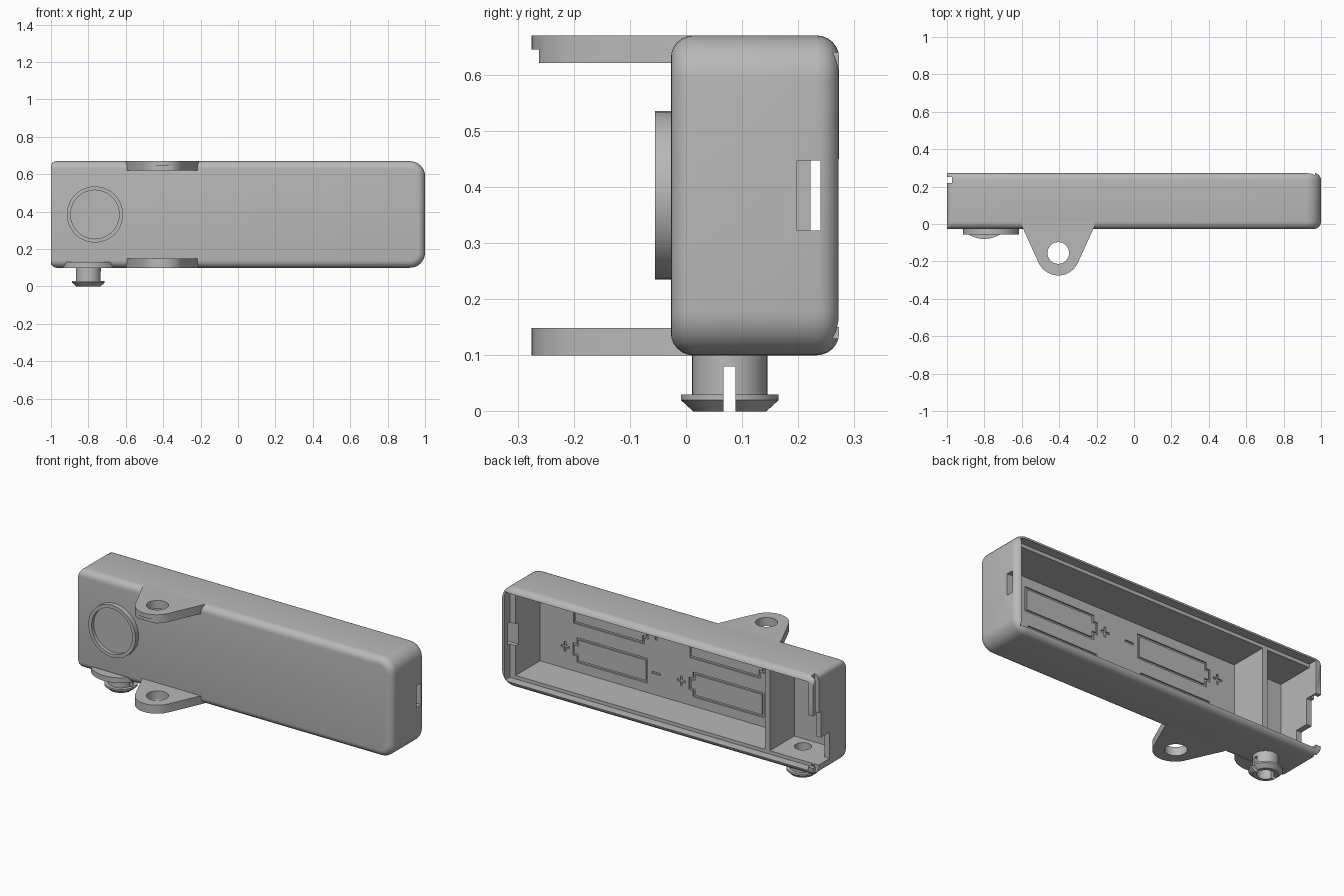
import bpy, bmesh, math
from mathutils import Vector

if "Cube" in bpy.data.objects:
    bpy.data.objects.remove(bpy.data.objects["Cube"])

grey = bpy.data.materials.new("light grey plastic")
grey.diffuse_color = (0.48, 0.48, 0.48, 1)
grey.use_nodes = True
grey.node_tree.nodes["Principled BSDF"].inputs["Base Color"].default_value = grey.diffuse_color


def make(name, bm):
    bmesh.ops.recalc_face_normals(bm, faces=bm.faces)
    me = bpy.data.meshes.new(name)
    bm.to_mesh(me)
    bm.free()
    me.materials.append(grey)
    ob = bpy.data.objects.new(name, me)
    bpy.context.collection.objects.link(ob)
    return ob


def loft(name, rings):
    """Skin a list of equal-length point rings and cap both ends."""
    bm = bmesh.new()
    vs = [[bm.verts.new(p) for p in r] for r in rings]
    n = len(vs[0])
    for a, b in zip(vs, vs[1:]):
        for i in range(n):
            bm.faces.new((a[i], a[(i + 1) % n], b[(i + 1) % n], b[i]))
    bm.faces.new(vs[0])
    bm.faces.new(vs[-1])
    return make(name, bm)


def boxes(name, spans):
    """Boxes given as (x0, x1, y0, y1, z0, z1)."""
    bm = bmesh.new()
    for s in spans:
        vs = bmesh.ops.create_cube(bm, size=1)["verts"]
        for v in vs:
            v.co = Vector([s[2 * k] if v.co[k] < 0 else s[2 * k + 1] for k in range(3)])
    return make(name, bm)


def turned(name, cx, cy, profile, axis="z", n=48):
    """Stack of circles (radius, height) along z or y."""
    rings = []
    for r, h in profile:
        ring = []
        for i in range(n):
            a = 2 * math.pi * i / n
            u, w = cx + r * math.cos(a), cy + r * math.sin(a)
            ring.append((u, w, h) if axis == "z" else (u, h, w))
        rings.append(ring)
    return loft(name, rings)


def cut(ob, *cutters):
    for c in cutters:
        m = ob.modifiers.new("cut", "BOOLEAN")
        m.operation, m.object, m.solver = "DIFFERENCE", c, "EXACT"
        m.use_self = True
    dg = bpy.context.evaluated_depsgraph_get()
    me = bpy.data.meshes.new_from_object(ob.evaluated_get(dg))
    ob.modifiers.clear()
    ob.data = me
    for c in cutters:
        bpy.data.objects.remove(c)


# Case shell: rounded outline lofted front to back, flat at the left end
def outline(y, inset):
    pts = []
    for cx, cz, r, a0 in ((1, 0.67, 0.08, 0), (-1, 0.67, 0.03, 90),
                          (-1, 0.10, 0.03, 180), (1, 0.10, 0.08, 270)):
        r = max(r - inset, 0.015)
        x = 1 - inset - r if cx > 0 else -1 + r
        z = cz - inset - r if cz > 0.4 else cz + inset + r
        for k in range(9):
            a = math.radians(a0 + k * 11.25)
            pts.append((x + r * math.cos(a), y, z + r * math.sin(a)))
    return pts


R, Y0, Y1 = 0.04, -0.027, 0.273
steps = [math.radians(k * 15) for k in range(7)]
front = [outline(Y0 + R - R * math.cos(a), R - R * math.sin(a)) for a in steps]
back = [outline(Y1 - R + R * math.cos(a), R - R * math.sin(a)) for a in reversed(steps)]
case = loft("case", front + back)

# Wide lid recess, battery bay and end chamber
cut(case, boxes("lid_recess", [(-0.967, 0.967, 0.222, 0.4, 0.13, 0.64)]))
cut(case, boxes("bays", [(-0.66, 0.93, 0, 0.4, 0.15, 0.62),
                         (-0.967, -0.69, 0, 0.4, 0.15, 0.62)]))
cut(case, boxes("end_slot", [(0.9, 1.1, 0.198, 0.24, 0.322, 0.447)]))
cut(case, boxes("end_gap", [(-1.1, -0.95, 0.20, 0.4, 0.15, 0.45)]))
cut(case, boxes("end_gap_low", [(-1.1, -0.95, 0.12, 0.21, 0.15, 0.30)]))
cut(case, boxes("end_groove", [(-1.1, -0.974, 0.22, 0.25, 0, 0.8)]))
cut(case, turned("socket_hole", -0.8, 0.078, [(0.045, 0.05), (0.045, 0.2)]))

# Engraved battery outlines with plus and minus marks
W = 0.006


def bar(x0, z0, x1, z1):
    return (min(x0, x1) - W, max(x0, x1) + W, -0.008, 0.05, min(z0, z1) - W, max(z0, z1) + W)


marks = []
for cx in (0.48, -0.26):
    for cz, s in ((0.275, 1), (0.495, -1)):
        h, q = 0.065, 0.03
        a, b, c = cx - s * 0.23, cx + s * 0.21, cx + s * 0.235
        path = [(a, cz - h), (b, cz - h), (b, cz - q), (c, cz - q),
                (c, cz + q), (b, cz + q), (b, cz + h), (a, cz + h), (a, cz - h)]
        marks += [bar(*p, *t) for p, t in zip(path, path[1:])]
        p, m = cx + s * 0.29, cx - s * 0.29
        marks += [bar(p - 0.022, cz, p + 0.022, cz), bar(p, cz - 0.022, p, cz + 0.022),
                  bar(m - 0.022, cz, m + 0.022, cz)]
cut(case, boxes("marks", marks))


# Mounting ears: tapered plate with a rounded tip and a screw hole
def ear(name, z0, z1):
    cx, cy, r = -0.405, -0.16, 0.115
    pts = [(-0.6, 0.02), (-0.6, -0.01)]
    pts += [(cx + r * math.cos(a), cy + r * math.sin(a))
            for a in (math.radians(205 + k * 130 / 20) for k in range(21))]
    pts += [(-0.21, -0.01), (-0.21, 0.02)]
    ob = loft(name, [[(x, y, z) for x, y in pts] for z in (z0, z1)])
    cut(ob, turned("hole", cx, cy + 0.005, [(0.058, z0 - 0.1), (0.058, z1 + 0.1)]))
    return ob


lower_ear = ear("lower_ear", 0.10, 0.149)
upper_ear = ear("upper_ear", 0.621, 0.67)
cut(upper_ear, boxes("tip_notch", [(-0.46, -0.35, -0.3, -0.262, 0.6, 0.645)]))

# Raised ring around the front disc
ring = turned("front_ring", -0.765, 0.385, [(0.15, -0.055), (0.15, -0.02)], "y")
cut(ring, turned("ring_hole", -0.765, 0.385, [(0.13, -0.1), (0.13, -0.035)], "y"))

# Round boss plate under the case, trimmed to the part in front of the bay
boss = turned("boss_plate", -0.8, 0.078, [(0.158, 0.10), (0.158, 0.13)])
cut(boss, boxes("boss_trim", [(-1.2, -0.4, 0.0, 0.5, 0, 0.3)]))

# Split snap plug with a flared lip
plug = turned("snap_plug", -0.8, 0.078, [(0.065, 0), (0.087, 0.02), (0.087, 0.03),
                                         (0.067, 0.03), (0.067, 0.105)])
cut(plug, turned("plug_bore", -0.8, 0.078, [(0.045, -0.1), (0.045, 0.2)]),
    boxes("plug_slot", [(-1, -0.6, 0.067, 0.088, -0.1, 0.08)]))

# Smooth rounded faces, keep hard edges
for ob in list(bpy.context.collection.objects):
    bpy.ops.object.select_all(action="DESELECT")
    ob.select_set(True)
    bpy.context.view_layer.objects.active = ob
    bpy.ops.object.shade_smooth_by_angle(angle=math.radians(30))
